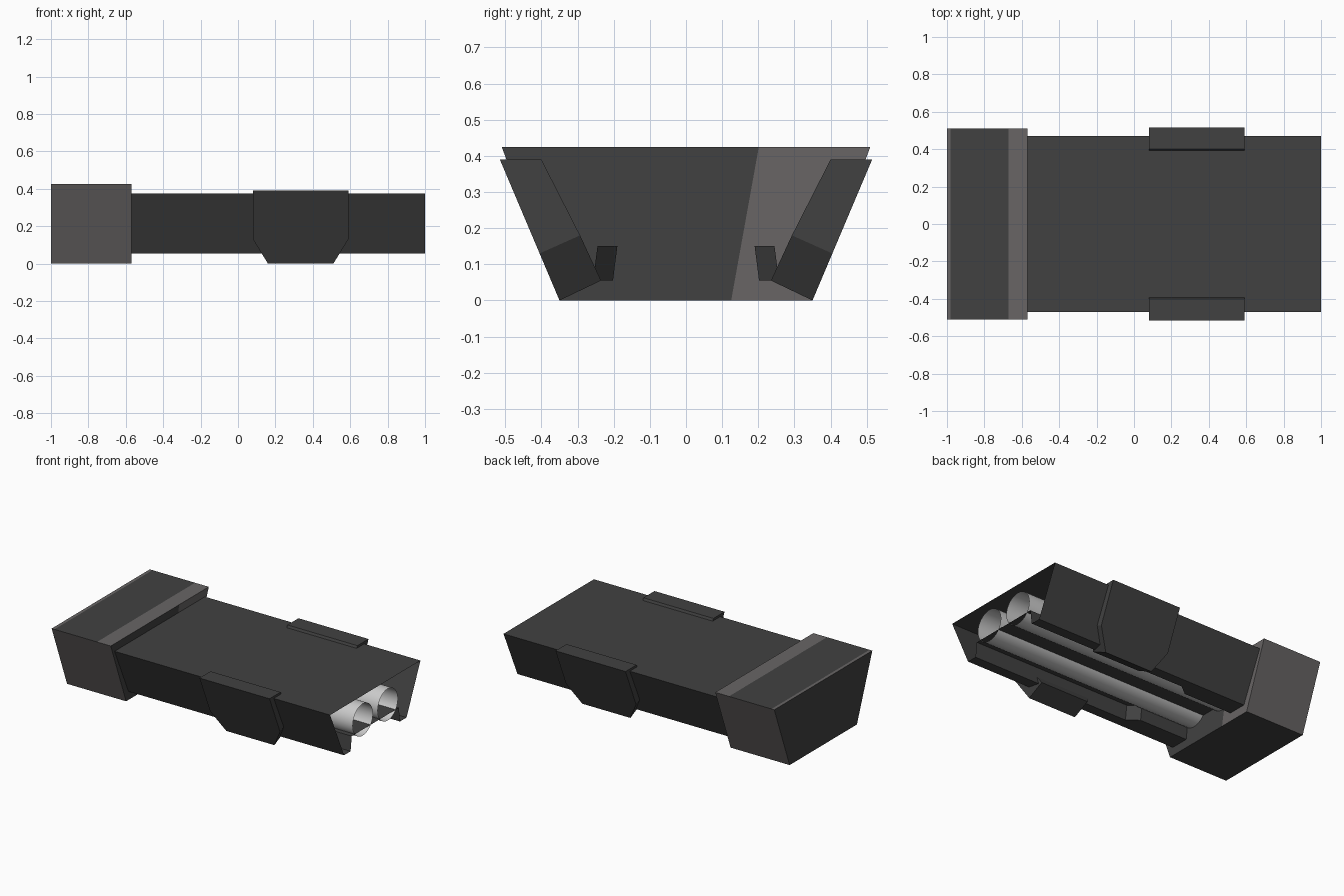
import bpy, bmesh, math

if "Cube" in bpy.data.objects:
    bpy.data.objects.remove(bpy.data.objects["Cube"])


def material(name, rgb):
    m = bpy.data.materials.new(name)
    m.diffuse_color = (*rgb, 1)
    m.use_nodes = True
    m.node_tree.nodes["Principled BSDF"].inputs["Base Color"].default_value = m.diffuse_color
    return m


DARK = material("dark grey", (0.053, 0.053, 0.053))
WARM = material("warm grey", (0.138, 0.130, 0.130))
PALE = material("pale grey", (0.60, 0.60, 0.60))


def finish(name, bm, *mats, normals=True):
    if normals:
        bmesh.ops.recalc_face_normals(bm, faces=bm.faces[:])
    me = bpy.data.meshes.new(name)
    bm.to_mesh(me)
    bm.free()
    for m in mats:
        me.materials.append(m)
    ob = bpy.data.objects.new(name, me)
    bpy.context.collection.objects.link(ob)
    return ob


def loft(loops, caps):
    """Bridge matching closed loops of points, optionally capping the ends."""
    bm = bmesh.new()
    rings = [[bm.verts.new(p) for p in loop] for loop in loops]
    for a, b in zip(rings, rings[1:]):
        n = len(a)
        for i in range(n):
            bm.faces.new((a[i], a[(i + 1) % n], b[(i + 1) % n], b[i]))
    if caps:
        bm.faces.new(rings[0])
        bm.faces.new(rings[-1])
    return bm


# End block: tapered box, painted flanks, top stripe and part of the inner face
section = [(-0.51, 0.425), (0.51, 0.425), (0.35, 0.0), (-0.35, 0.0)]
bm = loft([[(x, y, z) for y, z in section] for x in (-1.0, -0.57)], True)
for co, no in (((-0.67, 0, 0), (1, 0, 0)), ((-0.98, 0, 0), (1, 0, 0)),
               ((0, 0.125, 0), (0, 1, -0.18))):
    bmesh.ops.bisect_plane(bm, geom=bm.verts[:] + bm.edges[:] + bm.faces[:],
                           plane_co=co, plane_no=no)
bmesh.ops.recalc_face_normals(bm, faces=bm.faces[:])
for f in bm.faces:
    c, n = f.calc_center_median(), f.normal
    flank = abs(n.y) > 0.7
    stripe = n.z > 0.7 and (c.x > -0.67 or c.x < -0.98)
    inner = n.x > 0.7 and c.y > 0.14
    f.material_index = 1 if flank or stripe or inner else 0
finish("end_block", bm, DARK, WARM)


# Main housing: open-ended thin shell whose bottom lips widen near the block
def housing_section(x, lip):
    half = [(0.47, 0.375), (0.325, 0.055), (lip + 0.012, 0.055), (lip, 0.15)]
    right = [(x, y, z) for y, z in half]
    return right + [(x, -y, z) for _, y, z in reversed(right)]


stations = [(1.0, 0.245), (-0.15, 0.245), (-0.22, 0.19), (-0.57, 0.19)]
finish("housing", loft([housing_section(*s) for s in stations], False), DARK)

# Two open tubes running through the housing
for side, label in ((-1, "front"), (1, "back")):
    ring = [(0.13 * side + 0.105 * math.cos(2 * math.pi * i / 32),
             0.215 + 0.105 * math.sin(2 * math.pi * i / 32)) for i in range(32)]
    bm = loft([[(x, y, z) for y, z in ring] for x in (1.0, -0.57)], False)
    for f in bm.faces:
        f.smooth = True
    finish("tube_" + label, bm, PALE)

# Slanted side plates with chamfered lower corners
for side, label in ((-1, "front"), (1, "back")):
    faces = []
    for (yt, zt), (yk, zk), (yb, zb) in (
            ((0.515, 0.39), (0.405, 0.13), (0.35, 0.0)),
            ((0.40, 0.39), (0.293, 0.18), (0.235, 0.055))):
        faces.append([(0.08, side * yt, zt), (0.08, side * yk, zk),
                      (0.16, side * yb, zb), (0.51, side * yb, zb),
                      (0.59, side * yk, zk), (0.59, side * yt, zt)])
    finish("side_plate_" + label, loft(faces, True), DARK)
